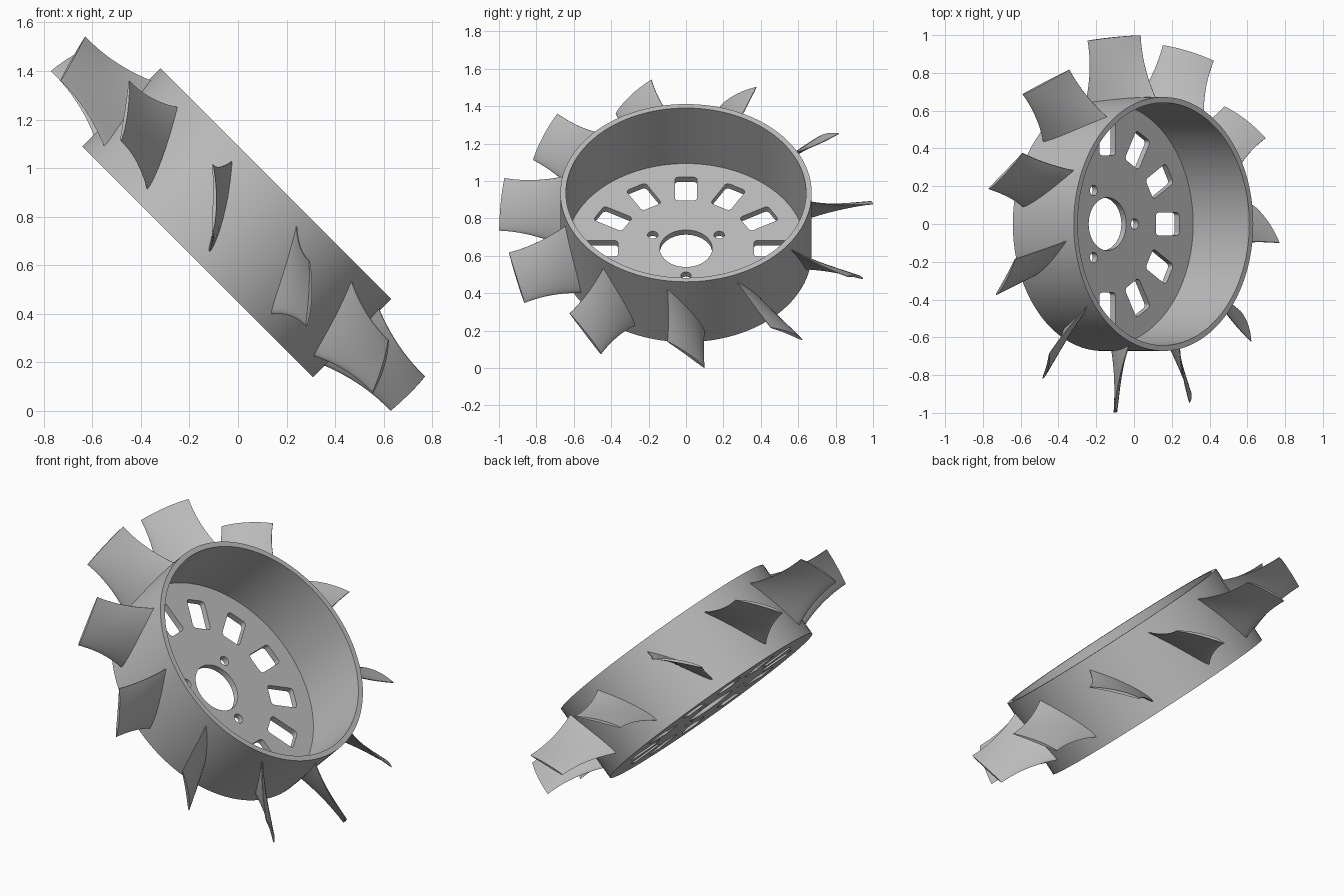
import bpy, bmesh, math
from mathutils import Matrix

old = bpy.data.objects.get("Cube")
if old:
    bpy.data.objects.remove(old, do_unlink=True)

OUTER, INNER, HUB = 0.672, 0.642, 0.14
BOTTOM, TOP, FLOOR = -0.228, 0.228, -0.192
BLADES, SLOTS, SEG = 11, 12, 128
TILT = Matrix.Translation((-0.005, 0, 0.775)) @ Matrix.Rotation(math.radians(45), 4, 'Y')

grey = bpy.data.materials.new("plain_grey")
grey.use_nodes = True
COLOUR = (0.5, 0.5, 0.5, 1)
grey.diffuse_color = COLOUR
grey.node_tree.nodes["Principled BSDF"].inputs["Base Color"].default_value = COLOUR


def make_object(name, bm):
    bmesh.ops.recalc_face_normals(bm, faces=bm.faces)
    mesh = bpy.data.meshes.new(name)
    bm.to_mesh(mesh)
    bm.free()
    mesh.materials.append(grey)
    ob = bpy.data.objects.new(name, mesh)
    bpy.context.collection.objects.link(ob)
    ob.matrix_world = TILT
    return ob


def select_only(ob):
    bpy.ops.object.select_all(action='DESELECT')
    ob.select_set(True)
    bpy.context.view_layer.objects.active = ob


def loft(bm, rings, closed=False):
    """Skin a list of point loops; join the ends or cap them."""
    loops = [[bm.verts.new(p) for p in ring] for ring in rings]
    n = len(loops[0])
    pairs = list(zip(loops, loops[1:]))
    if closed:
        pairs.append((loops[-1], loops[0]))
    else:
        bm.faces.new(loops[0])
        bm.faces.new(loops[-1])
    for a, b in pairs:
        for i in range(n):
            j = (i + 1) % n
            bm.faces.new((a[i], a[j], b[j], b[i]))


def prism(bm, outline):
    loft(bm, [[(x, y, z) for x, y in outline] for z in (BOTTOM - 0.05, FLOOR + 0.05)])


def circle(cx, cy, r, n=24):
    return [(cx + r * math.cos(math.tau * i / n), cy + r * math.sin(math.tau * i / n))
            for i in range(n)]


def rounded_slot(angle, centre=0.451, half_len=0.088, half_wid=0.06, r=0.02, steps=5):
    pts = []
    for q, (sx, sy) in enumerate([(1, 1), (-1, 1), (-1, -1), (1, -1)]):
        for k in range(steps + 1):
            a = (q + k / steps) * math.pi / 2
            x = centre + sx * (half_len - r) + r * math.cos(a)
            y = sy * (half_wid - r) + r * math.sin(a)
            pts.append((x * math.cos(angle) - y * math.sin(angle),
                        x * math.sin(angle) + y * math.cos(angle)))
    return pts


# Drum: rim wall and floor turned from one profile
profile = [(HUB, BOTTOM), (OUTER, BOTTOM), (OUTER, TOP),
           (INNER, TOP), (INNER, FLOOR), (HUB, FLOOR)]
bm = bmesh.new()
loft(bm, [[(r * math.cos(math.tau * i / SEG), r * math.sin(math.tau * i / SEG), z)
           for r, z in profile] for i in range(SEG)], closed=True)
drum = make_object("drum", bm)

# Floor openings: rounded slots and three bolt holes
bm = bmesh.new()
for i in range(SLOTS):
    prism(bm, rounded_slot(math.tau * i / SLOTS))
for i in range(3):
    a = math.tau * i / 3
    prism(bm, circle(0.205 * math.cos(a), 0.205 * math.sin(a), 0.028))
cutter = make_object("floor_cutter", bm)
cutter.hide_render = True
bpy.context.view_layer.update()

cut = drum.modifiers.new("openings", 'BOOLEAN')
cut.operation = 'DIFFERENCE'
cut.solver = 'EXACT'
cut.object = cutter
select_only(drum)
bpy.ops.object.modifier_apply(modifier=cut.name)
bpy.data.objects.remove(cutter, do_unlink=True)
bpy.ops.object.shade_smooth_by_angle(angle=math.radians(30))


# Blades: twisted foil sections wrapped around the axis
def foil_section(radius, angle, steps=14):
    s = (radius - OUTER) / (1 - OUTER)
    half_ax = 0.163 - 0.135 * s + 0.072 * s * s
    half_tan = 0.1 - 0.02 * s * (1 - s)
    thick = 0.026 - 0.012 * s
    pitch = math.atan2(half_tan, half_ax)
    upper, lower = [], []
    for k in range(steps + 1):
        u = (1 - math.cos(math.pi * k / steps)) / 2      # 0 leading, 1 trailing
        half = thick * (1.3 * math.sqrt(u) * (1 - u)) / 1.0 + 0.002 * u
        camber = 0.04 * u * (1 - u)
        for side, row in ((1, upper), (-1, lower)):
            off = camber + side * half
            t = half_tan * (1 - 2 * u) + off * math.cos(pitch)
            z = half_ax * (2 * u - 1) + off * math.sin(pitch)
            a = angle + t / radius
            row.append((radius * math.cos(a), radius * math.sin(a), z))
    return upper + lower[:0:-1]


for i in range(BLADES):
    bm = bmesh.new()
    radii = [OUTER - 0.012 + (1 - OUTER + 0.012) * k / 10 for k in range(11)]
    loft(bm, [foil_section(r, math.tau * i / BLADES) for r in radii])
    blade = make_object(f"blade_{i + 1}", bm)
    select_only(blade)
    bpy.ops.object.shade_smooth_by_angle(angle=math.radians(40))
